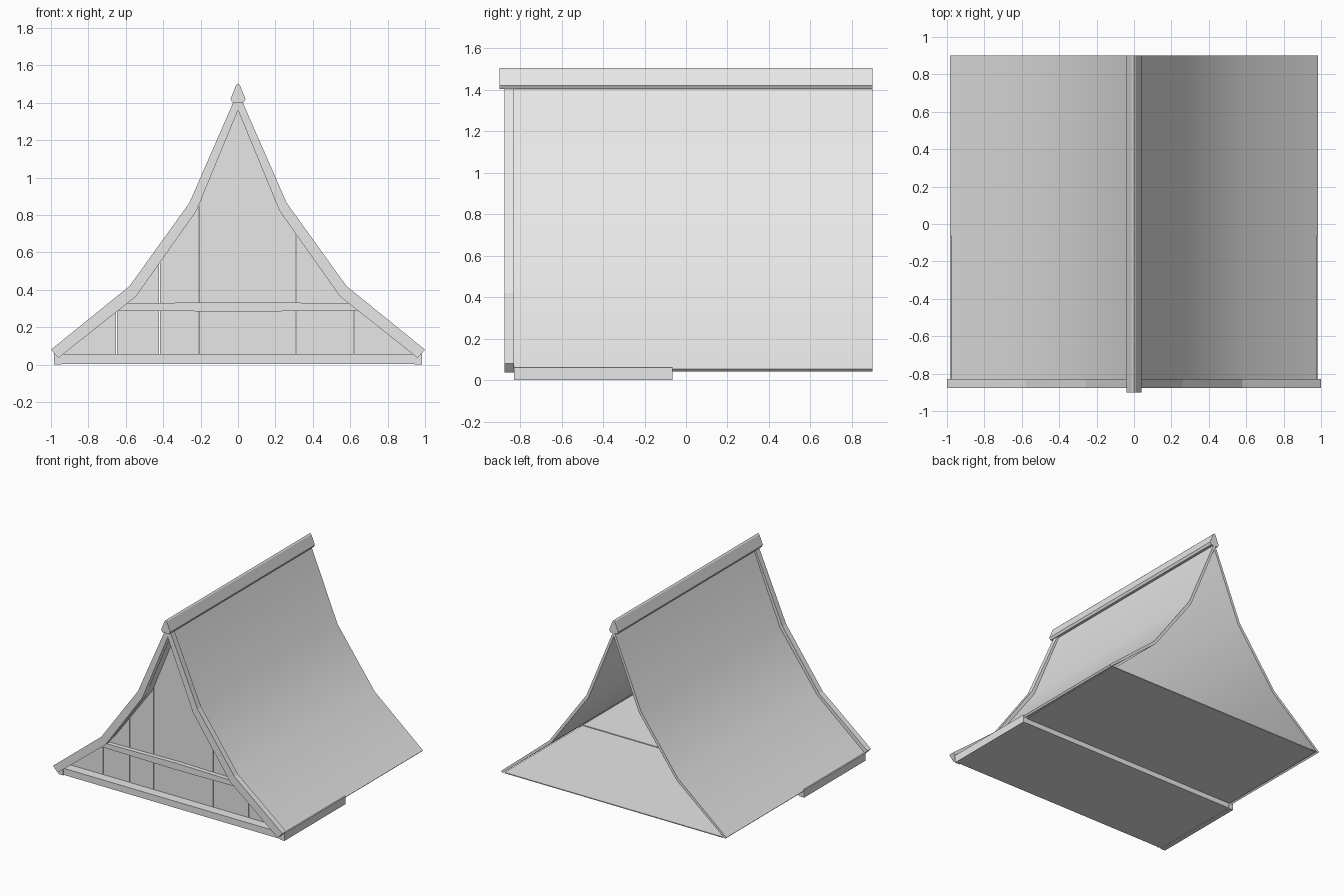
import bpy, bmesh, math

cube = bpy.data.objects.get("Cube")
if cube:
    bpy.data.objects.remove(cube, do_unlink=True)

grey = bpy.data.materials.new("light grey")
grey.use_nodes = True
grey.diffuse_color = (0.8, 0.8, 0.8, 1)
grey.node_tree.nodes["Principled BSDF"].inputs["Base Color"].default_value = (0.8, 0.8, 0.8, 1)


def finish(name, bm):
    bmesh.ops.recalc_face_normals(bm, faces=bm.faces)
    mesh = bpy.data.meshes.new(name)
    bm.to_mesh(mesh)
    bm.free()
    mesh.materials.append(grey)
    obj = bpy.data.objects.new(name, mesh)
    bpy.context.collection.objects.link(obj)
    return obj


def prism(name, outline, y0, y1):
    """Extrude an (x, z) outline along y."""
    bm = bmesh.new()
    face = bm.faces.new([bm.verts.new((x, y0, z)) for x, z in outline])
    new = bmesh.ops.extrude_face_region(bm, geom=[face])["geom"]
    moved = [v for v in new if isinstance(v, bmesh.types.BMVert)]
    bmesh.ops.translate(bm, verts=moved, vec=(0, y1 - y0, 0))
    return finish(name, bm)


def box(name, x0, x1, y0, y1, z0, z1):
    return prism(name, [(x0, z0), (x1, z0), (x1, z1), (x0, z1)], y0, y1)


def mirrored(half):
    return [(-x, z) for x, z in reversed(half[1:])] + half


def shell(name, outer, inner, y0, y1):
    """Bent sheet between two (x, z) lines, built from quads."""
    bm = bmesh.new()
    rings = [[bm.verts.new((x, y, z)) for x, y, z in
              ((a[0], y0, a[1]), (a[0], y1, a[1]), (b[0], y1, b[1]), (b[0], y0, b[1]))]
             for a, b in zip(mirrored(outer), mirrored(inner))]
    for r, s in zip(rings, rings[1:]):
        for i in range(4):
            j = (i + 1) % 4
            bm.faces.new((r[i], r[j], s[j], s[i]))
    bm.faces.new(rings[0])
    bm.faces.new(rings[-1])
    return finish(name, bm)


# Flared roof sheet, smooth across its bends
roof_inner = [(0, 1.375), (0.22, 0.835), (0.55, 0.385), (0.97, 0.04)]
roof = shell("roof", [(0, 1.425), (0.238, 0.85), (0.562, 0.405), (0.983, 0.053)],
             roof_inner, -0.83, 0.9)
bpy.context.view_layer.objects.active = roof
roof.select_set(True)
bpy.ops.object.shade_smooth_by_angle(angle=math.radians(30))
roof.select_set(False)

# Front edge boards following the roof
shell("front_edge_boards", [(0, 1.46), (0.26, 0.865), (0.58, 0.42), (1.0, 0.08)],
      [(0, 1.36), (0.222, 0.822), (0.545, 0.365), (0.96, 0.036)], -0.876, -0.83)

# Ridge cap
prism("ridge_cap", [(-0.03, 1.402), (0.03, 1.402), (0.04, 1.42), (0.01, 1.495),
                    (0, 1.505), (-0.01, 1.495), (-0.04, 1.42)], -0.9, 0.9)


def roof_height(x):
    x = abs(x)
    for (xa, za), (xb, zb) in zip(roof_inner, roof_inner[1:]):
        if x <= xb:
            return za + (zb - za) * (x - xa) / (xb - xa)
    return roof_inner[-1][1]


# Gable planks, cut to the roof line
kinks = [x for x, z in mirrored(roof_inner)]
seams = [-0.94, -0.65, -0.42, -0.21, 0.31, 0.62, 0.94]
for n, (a, b) in enumerate(zip(seams, seams[1:])):
    a, b = a + 0.002, b - 0.002
    tops = [b] + [k for k in reversed(kinks) if a < k < b] + [a]
    prism(f"gable_plank_{n + 1}", [(a, 0.05), (b, 0.05)] + [(x, roof_height(x)) for x in tops],
          -0.75, -0.725)

# Cross beam, slightly bowed
prism("gable_cross_beam", [(-0.65, 0.29), (0, 0.283), (0.65, 0.29),
                           (0.6, 0.327), (0, 0.336), (-0.6, 0.327)], -0.785, -0.72)

# Floors and side sills
box("front_floor", -0.945, 0.945, -0.825, -0.068, 0.004, 0.056)
box("back_floor", -0.952, 0.952, -0.068, 0.9, 0.043, 0.05)
for side, s in (("left", 1), ("right", -1)):
    box(f"{side}_sill", s * 0.945, s * 0.985, -0.828, -0.065, 0, 0.06)
